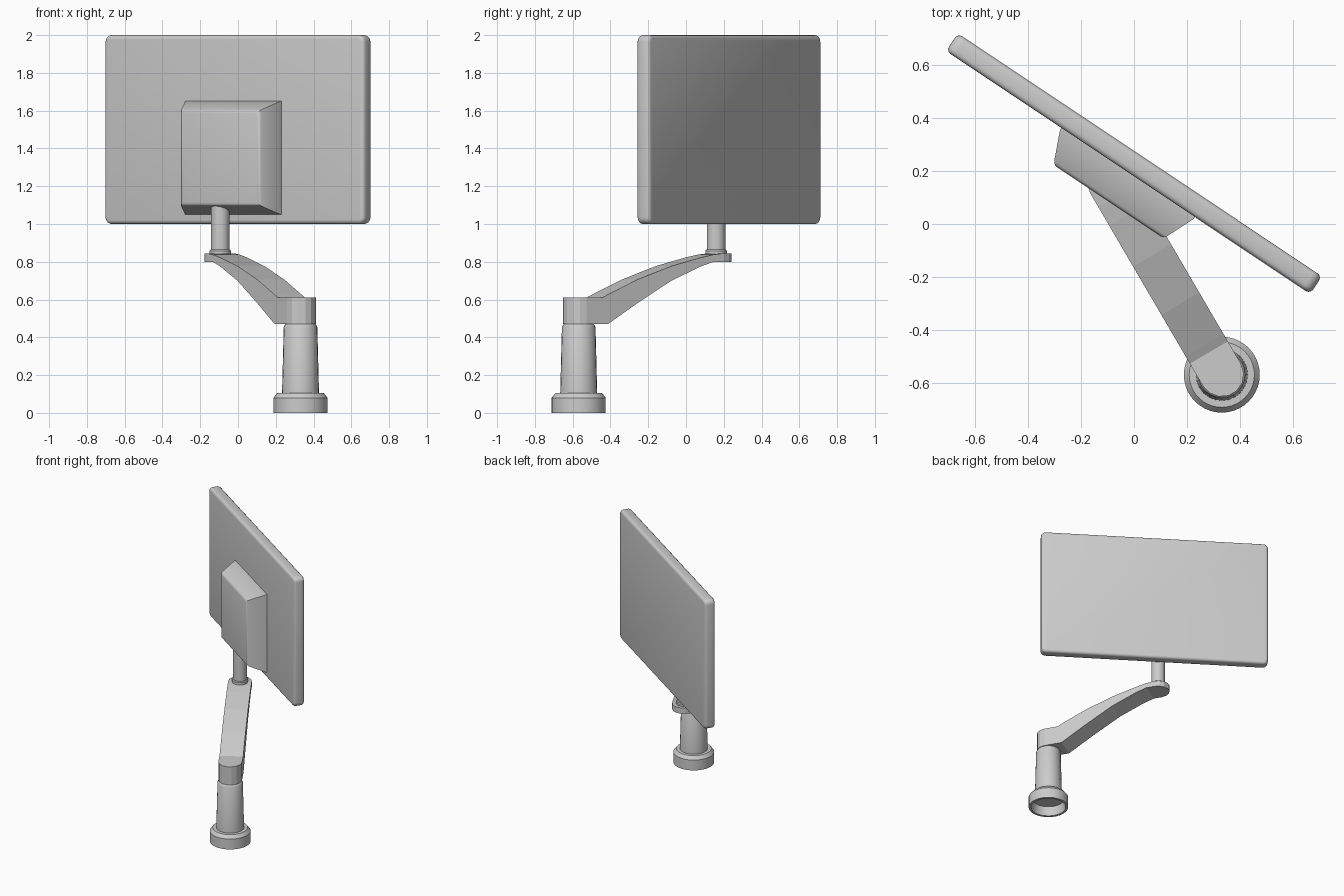
import bpy, bmesh, math
from mathutils import Matrix, Vector

if "Cube" in bpy.data.objects:
    bpy.data.objects.remove(bpy.data.objects["Cube"])

BASE = (0.331, -0.568)          # axis of the foot
POLE = (-0.094, 0.159)          # axis of the screen pole
SCREEN = Matrix.Translation((0, 0.2275, 0)) @ Matrix.Rotation(math.radians(-33.7), 4, 'Z')


def finish(name, bm, smooth=None):
    bmesh.ops.recalc_face_normals(bm, faces=bm.faces)
    mesh = bpy.data.meshes.new(name)
    bm.to_mesh(mesh)
    bm.free()
    ob = bpy.data.objects.new(name, mesh)
    bpy.context.collection.objects.link(ob)
    if smooth:
        bpy.ops.object.select_all(action='DESELECT')
        ob.select_set(True)
        bpy.context.view_layer.objects.active = ob
        bpy.ops.object.shade_smooth_by_angle(angle=math.radians(smooth))
    return ob


def loft(bm, rings, caps=True):
    """Skin a list of equal-length point rings."""
    vr = [[bm.verts.new(p) for p in r] for r in rings]
    n = len(vr[0])
    for a, b in zip(vr, vr[1:]):
        for i in range(n):
            j = (i + 1) % n
            bm.faces.new((a[i], a[j], b[j], b[i]))
    if caps:
        bm.faces.new(vr[0])
        bm.faces.new(vr[-1])


def lathe(name, centre, profile, sides):
    bm = bmesh.new()
    rings = [[(centre[0] + r * math.cos(2 * math.pi * i / sides),
               centre[1] + r * math.sin(2 * math.pi * i / sides), z)
              for i in range(sides)] for r, z in profile]
    loft(bm, rings)
    return finish(name, bm, 30)


# Foot with a hollow underside, tapered column, pole and its collar
lathe("foot", BASE, [(0.115, 0.07), (0.125, 0.0), (0.143, 0.0), (0.143, 0.08),
                     (0.123, 0.105), (0.09, 0.105)], 40)
lathe("column", BASE, [(0.098, 0.10), (0.089, 0.455), (0.083, 0.466), (0.07, 0.475)], 24)
lathe("pole_collar", POLE, [(0.057, 0.84), (0.057, 0.858), (0.052, 0.864)], 32)
lathe("pole", POLE, [(0.049, 0.845), (0.049, 1.20)], 32)

# Curved arm: stations of (distance, half width, bottom z, top z) with round ends
R = 0.083
d = Vector((POLE[0] - BASE[0], POLE[1] - BASE[1], 0))
reach = d.length
d.normalize()
side = Vector((d.y, -d.x, 0))
angles = [math.radians(a) for a in (78, 52, 26)]
stations = [(-R * math.sin(a), R * math.cos(a), 0.47, 0.61) for a in angles]
stations += [(s, R, lo, hi) for s, lo, hi in (
    (0, 0.47, 0.61), (0.097, 0.47, 0.61), (0.13, 0.47, 0.626), (0.31, 0.58, 0.705),
    (0.52, 0.70, 0.777), (0.70, 0.775, 0.822), (0.78, 0.80, 0.838), (reach, 0.80, 0.845))]
stations += [(reach + R * math.sin(a), R * math.cos(a), 0.80, 0.845) for a in reversed(angles)]
rings = []
for s, w, lo, hi in stations:
    c = Vector((BASE[0], BASE[1], 0)) + d * s
    rings.append([c + side * k * w + Vector((0, 0, z))
                  for k, z in ((-1, lo), (1, lo), (1, hi), (-1, hi))])
bm = bmesh.new()
loft(bm, rings)
finish("arm", bm)

# Screen slab with rounded corners and edges
bm = bmesh.new()
bmesh.ops.create_cube(bm, size=1, matrix=Matrix.Translation((0, 0, 1.5)) @ Matrix.Diagonal((1.65, 0.08, 1.0, 1)))
corners = [e for e in bm.edges if abs(e.verts[0].co.y - e.verts[1].co.y) > 0.01]
bmesh.ops.bevel(bm, geom=corners, offset=0.035, segments=5, profile=0.5, affect='EDGES')
rims = [e for e in bm.edges if abs(e.verts[0].co.y - e.verts[1].co.y) < 0.01]
bmesh.ops.bevel(bm, geom=rims, offset=0.02, segments=3, profile=0.5, affect='EDGES')
bm.transform(SCREEN)
finish("screen", bm, 35)

# Tapered housing on the rear of the screen
bm = bmesh.new()
loft(bm, [[(kx * w, y, 1.35 + kz * h) for kx, kz in ((-1, -1), (1, -1), (1, 1), (-1, 1))]
          for y, w, h in ((-0.035, 0.303, 0.30), (-0.048, 0.303, 0.30), (-0.172, 0.25, 0.25))])
front = [e for e in bm.edges if all(v.co.y < -0.1 for v in e.verts)]
bmesh.ops.bevel(bm, geom=front, offset=0.015, segments=3, profile=0.5, affect='EDGES')
bm.transform(SCREEN)
finish("rear_housing", bm, 30)
